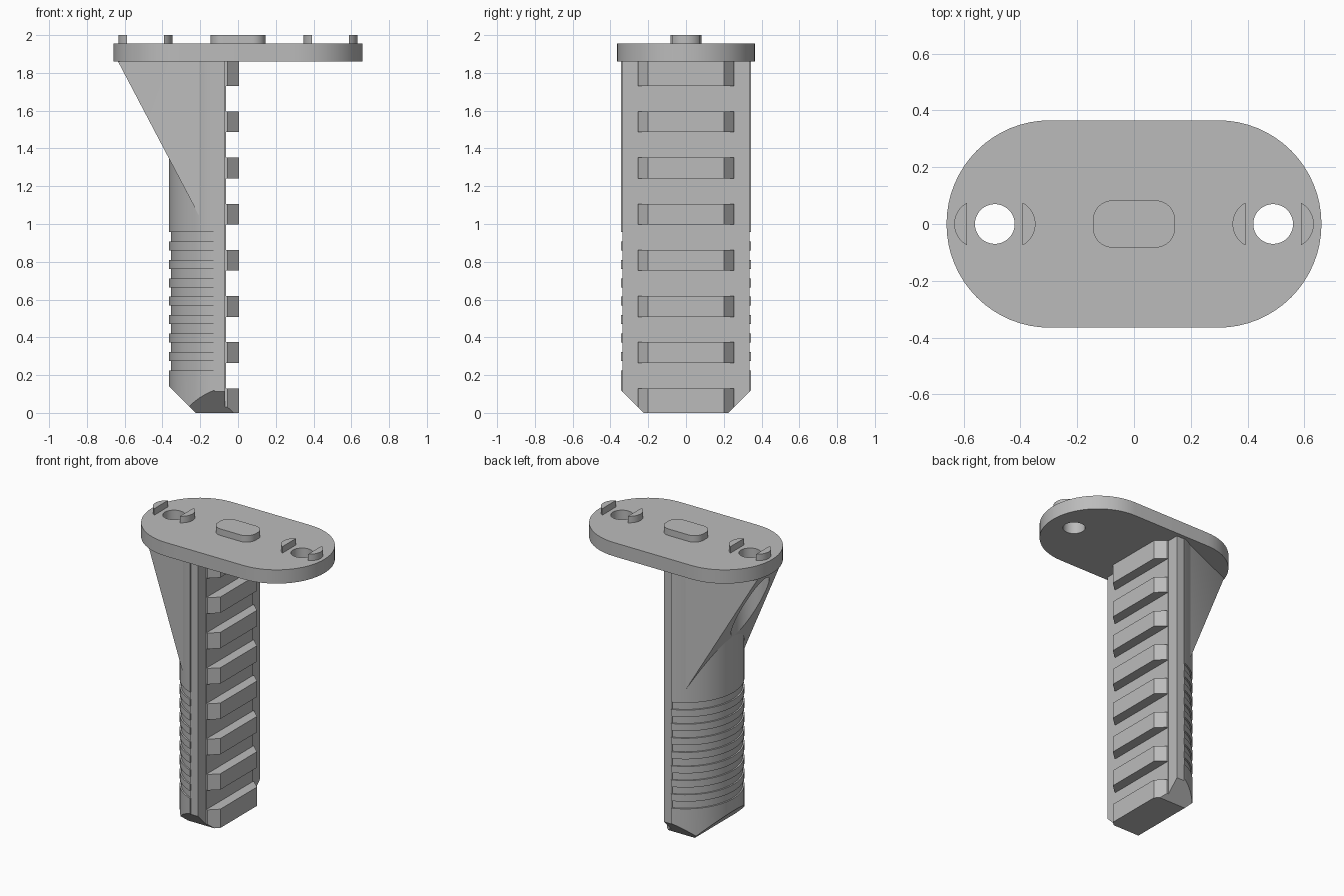
import bpy
import bmesh
from math import sin, cos, acos, pi
from mathutils import Vector

old = bpy.data.objects.get("Cube")
if old:
    bpy.data.objects.remove(old)

grey = bpy.data.materials.new("plain_grey")
grey.use_nodes = True
GREY = (0.5, 0.5, 0.5, 1)
grey.diffuse_color = GREY
grey.node_tree.nodes["Principled BSDF"].inputs["Base Color"].default_value = GREY

TOP = 1.86         # underside of the plate
PLATE_TOP = 1.955
HOLE_X = 0.49


def loft(name, rings, cuts=(), smooth=False):
    """Join equal rings of points, cap the ends, then trim by planes."""
    bm = bmesh.new()
    loops = [[bm.verts.new(p) for p in ring] for ring in rings]
    n = len(loops[0])
    for a, b in zip(loops, loops[1:]):
        for i in range(n):
            j = (i + 1) % n
            bm.faces.new((a[i], a[j], b[j], b[i]))
    bm.faces.new(loops[0])
    bm.faces.new(loops[-1])
    for point, normal in cuts:
        geom = bm.verts[:] + bm.edges[:] + bm.faces[:]
        cut = bmesh.ops.bisect_plane(bm, geom=geom, plane_co=point, plane_no=normal,
                                     clear_outer=True)["geom_cut"]
        edges = [e for e in cut if isinstance(e, bmesh.types.BMEdge)]
        if edges:
            bmesh.ops.holes_fill(bm, edges=[e for e in bm.edges if e.is_boundary], sides=0)
    bmesh.ops.recalc_face_normals(bm, faces=bm.faces)
    mesh = bpy.data.meshes.new(name)
    bm.to_mesh(mesh)
    bm.free()
    mesh.materials.append(grey)
    obj = bpy.data.objects.new(name, mesh)
    bpy.context.collection.objects.link(obj)
    if smooth:
        shade(obj)
    return obj


def select(obj):
    bpy.ops.object.select_all(action="DESELECT")
    obj.select_set(True)
    bpy.context.view_layer.objects.active = obj


def shade(obj):
    select(obj)
    bpy.ops.object.shade_smooth_by_angle(angle=0.5)


def prism(name, outline, z0, z1, cuts=(), smooth=False):
    return loft(name, [[(x, y, z) for x, y in outline] for z in (z0, z1)], cuts, smooth)


def arc(cx, cy, r, a0, a1, steps=24):
    return [(cx + r * cos(a0 + (a1 - a0) * i / steps),
             cy + r * sin(a0 + (a1 - a0) * i / steps)) for i in range(steps + 1)]


def rounded_box(hx, hy, r, steps=16):
    points = []
    for k, (sx, sy) in enumerate(((1, 1), (-1, 1), (-1, -1), (1, -1))):
        points += arc(sx * (hx - r), sy * (hy - r), r, k * pi / 2, (k + 1) * pi / 2, steps)
    return points


def drill(obj, x, radius, z0, z1):
    cutter = prism("cutter", arc(x, 0, radius, 0, 2 * pi, 48)[:-1], z0, z1)
    cutter.hide_render = True
    mod = obj.modifiers.new("hole", "BOOLEAN")
    mod.operation = "DIFFERENCE"
    mod.solver = "EXACT"
    mod.object = cutter
    select(obj)
    bpy.ops.object.modifier_apply(modifier=mod.name)
    bpy.data.objects.remove(cutter)


# Bottom chamfers, shared by the grip and the rail
side_cuts = [(Vector((0, s * 0.225, 0)), Vector((0, s, -1))) for s in (-1, 1)]
back_cut = (Vector((-0.225, 0, 0)), Vector((-1, 0, -1)))
chamfers = side_cuts + [back_cut]

# Rounded back of the grip, with finger grooves
CENTRE, RADIUS, EDGE = 0.003, 0.368, -0.125


def grip_ring(z, r):
    a = acos((CENTRE - EDGE) / r)
    return [(x, y, z) for x, y in arc(CENTRE, 0, r, pi - a, pi + a, 40)]


rings = [grip_ring(0, RADIUS)]
for k in range(8):
    z = 0.225 + 0.0975 * k
    for height, r in ((z, RADIUS), (z, RADIUS - 0.01),
                      (z + 0.05, RADIUS - 0.01), (z + 0.05, RADIUS)):
        rings.append(grip_ring(height, r))
rings.append(grip_ring(TOP, RADIUS))
loft("grip_back", rings, chamfers, smooth=True)

# Flat mount and rail base
prism("rail_mount", [(-0.13, -0.337), (-0.068, -0.337), (-0.068, 0.337), (-0.13, 0.337)],
      0, TOP, side_cuts)
prism("rail_base", [(-0.08, -0.255), (-0.063, -0.255), (-0.063, 0.255), (-0.08, 0.255)],
      0, TOP, side_cuts)

# Rail teeth with bevelled ends
tooth = [(-0.07, -0.255), (-0.055, -0.255), (0.005, -0.2),
         (0.005, 0.2), (-0.055, 0.255), (-0.07, 0.255)]
for k in range(8):
    z = 0.02 + 0.2443 * k
    low = 0 if k == 0 else z
    high = TOP if k == 7 else z + 0.11
    prism(f"rail_tooth_{k + 1}", tooth, low, high, side_cuts)

# Sloping brace under the plate, with a clearance bore
brace_plan = [(-0.635, -0.12), (-0.2, -0.305), (-0.14, -0.315),
              (-0.14, 0.315), (-0.2, 0.305), (-0.635, 0.12)]
slope = (Vector((-0.635, 0, TOP)), Vector((-0.79, 0, -0.415)))
brace = prism("brace", brace_plan, 0.9, TOP, [slope])
drill(brace, -HOLE_X, 0.12, 0.8, TOP + 0.1)
shade(brace)

# Top plate with two screw holes
plate = prism("top_plate", rounded_box(0.66, 0.365, 0.364), TOP, PLATE_TOP)
for side in (-1, 1):
    drill(plate, side * HOLE_X, 0.07, TOP - 0.1, PLATE_TOP + 0.1)
shade(plate)

# Locating key and crescent lugs
prism("centre_key", rounded_box(0.145, 0.083, 0.07), PLATE_TOP - 0.01, 2, smooth=True)
for name, x in (("right", -HOLE_X), ("left", HOLE_X)):
    for place, way in (("inner", -1 if x > 0 else 1), ("outer", 1 if x > 0 else -1)):
        half = acos(0.04 / 0.085)
        mid = 0 if way > 0 else pi
        outline = arc(x + way * 0.058, 0, 0.085, mid - half, mid + half, 16)
        prism(f"{name}_{place}_lug", outline, PLATE_TOP - 0.01, 2, smooth=True)
